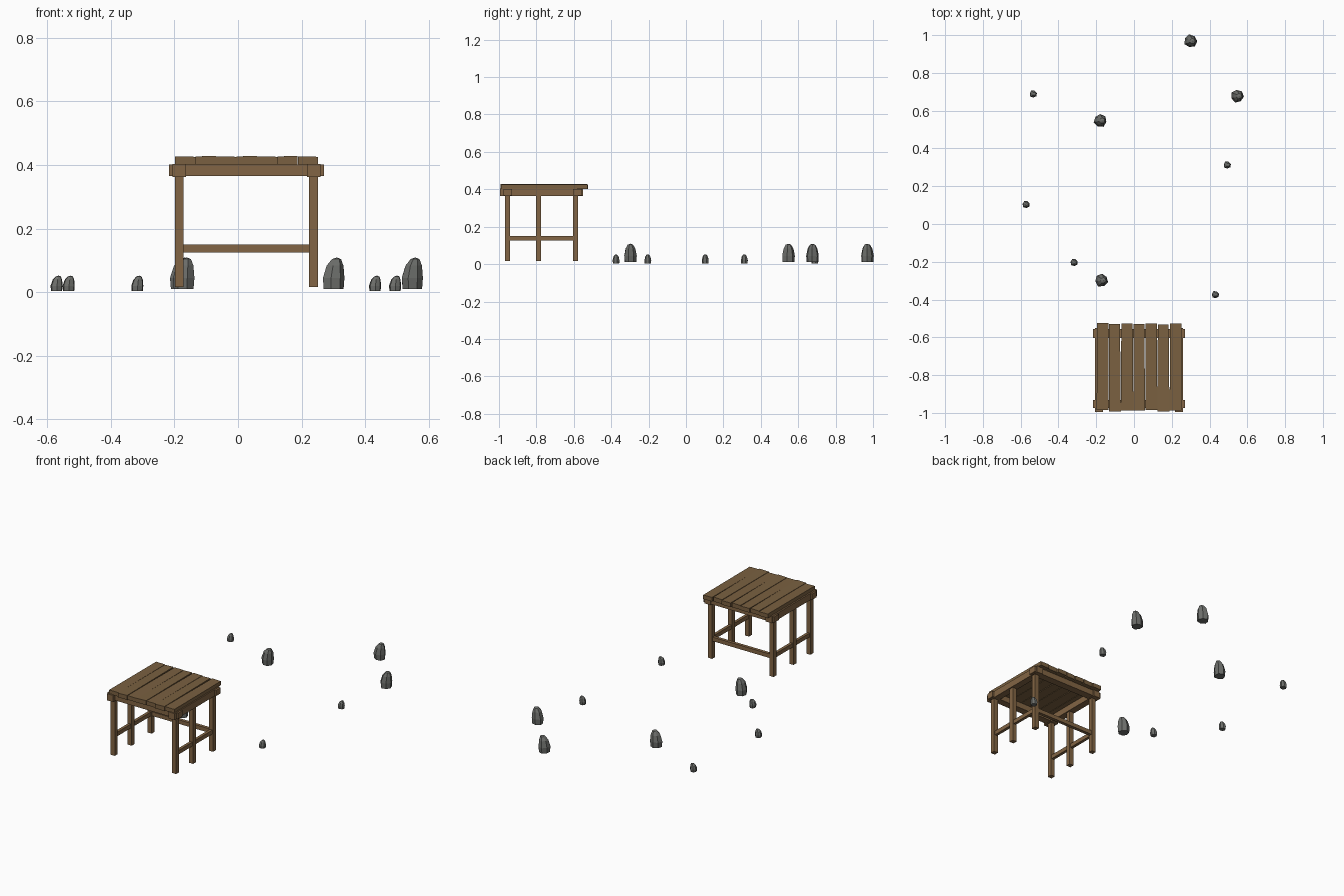
import bpy, bmesh, math

if "Cube" in bpy.data.objects:
    bpy.data.objects.remove(bpy.data.objects["Cube"])


def material(name, rgb):
    m = bpy.data.materials.new(name)
    m.diffuse_color = (*rgb, 1)
    m.use_nodes = True
    m.node_tree.nodes["Principled BSDF"].inputs["Base Color"].default_value = m.diffuse_color
    return m


FRAME = material("frame wood", (0.225, 0.130, 0.058))
PLANK = material("plank wood", (0.195, 0.118, 0.052))
STONE = material("grey stone", (0.150, 0.155, 0.145))


def finish(name, bm, mat):
    bmesh.ops.recalc_face_normals(bm, faces=bm.faces)
    mesh = bpy.data.meshes.new(name)
    bm.to_mesh(mesh)
    bm.free()
    mesh.materials.append(mat)
    ob = bpy.data.objects.new(name, mesh)
    bpy.context.collection.objects.link(ob)
    return ob


def prism(name, bottom, top, mat):
    """Solid between two rings of points."""
    bm = bmesh.new()
    a = [bm.verts.new(p) for p in bottom]
    b = [bm.verts.new(p) for p in top]
    n = len(a)
    bm.faces.new(a)
    bm.faces.new(b)
    for i in range(n):
        bm.faces.new((a[i], a[(i + 1) % n], b[(i + 1) % n], b[i]))
    return finish(name, bm, mat)


def box(name, x, y, z, mat):
    ring = [(x[0], y[0]), (x[1], y[0]), (x[1], y[1]), (x[0], y[1])]
    return prism(name, [(*p, z[0]) for p in ring], [(*p, z[1]) for p in ring], mat)


# Table legs: three on each side
LEFT, RIGHT = (-0.199, -0.171), (0.224, 0.252)
for side, xs in (("left", LEFT), ("right", RIGHT)):
    for place, y in (("front", -0.954), ("middle", -0.788), ("back", -0.591)):
        box(f"{place}_{side}_leg", xs, (y - 0.014, y + 0.014), (0.016, 0.385), FRAME)
    # Side stretcher and upper side rail
    mid = sum(xs) / 2
    box(f"{side}_stretcher", (mid - 0.009, mid + 0.009), (-0.95, -0.595), (0.125, 0.15), FRAME)
    box(f"{side}_rail", (mid - 0.021, mid + 0.021), (-0.994, -0.55), (0.363, 0.404), FRAME)

# Crosswise rails and the back stretcher
box("front_rail", (-0.217, 0.27), (-0.975, -0.931), (0.366, 0.402), FRAME)
box("back_rail", (-0.217, 0.27), (-0.603, -0.557), (0.366, 0.402), FRAME)
box("back_stretcher", (-0.18, 0.235), (-0.601, -0.581), (0.125, 0.15), FRAME)

# Table top: seven slightly tapered planks
PITCH = 0.0644
ENDS = [(-0.985, -0.525), (-0.992, -0.53), (-0.988, -0.527), (-0.988, -0.53),
        (-0.986, -0.526), (-0.993, -0.533), (-0.987, -0.527)]
for i, (y0, y1) in enumerate(ENDS):
    x0 = -0.198 + i * PITCH
    x1 = x0 + PITCH
    t = 0.005 if i % 2 else 0.002
    ring = [(x0 + 0.0005, y0), (x1 - 0.0005, y0), (x1 - t, y1), (x0 + 0.002, y1)]
    tilt = 0.002 if i % 2 else -0.001
    top = [(px, py, 0.427 + (tilt if k in (1, 2) else 0)) for k, (px, py) in enumerate(ring)]
    prism(f"plank_{i + 1}", [(*p, 0.401) for p in ring], top, PLANK)


# Standing stones: six-sided rings that narrow to a leaning tip
RINGS = [(0.0, 0.92, 0.0), (0.35, 1.0, 0.0), (0.74, 0.78, 0.13), (0.95, 0.42, 0.27)]
SIDES = [1.0, 0.94, 1.06, 0.95, 1.04, 0.92, 1.0]


def stone(name, x, y, z0, z1, r, turn):
    bm = bmesh.new()
    n = len(SIDES)
    rows = []
    for f, s, lean in RINGS:
        row = []
        for i, k in enumerate(SIDES):
            a = math.tau * i / n + turn
            row.append(bm.verts.new((x + r * (s * k * math.cos(a) + lean),
                                     y + r * s * k * math.sin(a),
                                     z0 + (z1 - z0) * f)))
        rows.append(row)
    bm.faces.new(rows[0])
    for lo, hi in zip(rows, rows[1:]):
        for i in range(n):
            j = (i + 1) % n
            bm.faces.new((lo[i], lo[j], hi[j], hi[i]))
    tip = bm.verts.new((x + r * 0.32, y, z1))
    for i in range(n):
        bm.faces.new((rows[-1][i], rows[-1][(i + 1) % n], tip))
    finish(name, bm, STONE)


BIG = [(0.3, 0.968), (0.547, 0.677), (-0.178, 0.547), (-0.172, -0.298)]
SMALL = [(-0.533, 0.688), (0.494, 0.312), (-0.571, 0.103), (-0.317, -0.204), (0.431, -0.374)]
for i, (x, y) in enumerate(BIG):
    stone(f"large_stone_{i + 1}", x, y, 0.01, 0.109, 0.035, 0.8 * i)
for i, (x, y) in enumerate(SMALL):
    stone(f"small_stone_{i + 1}", x, y, 0.003, 0.052, 0.02, 0.3)
